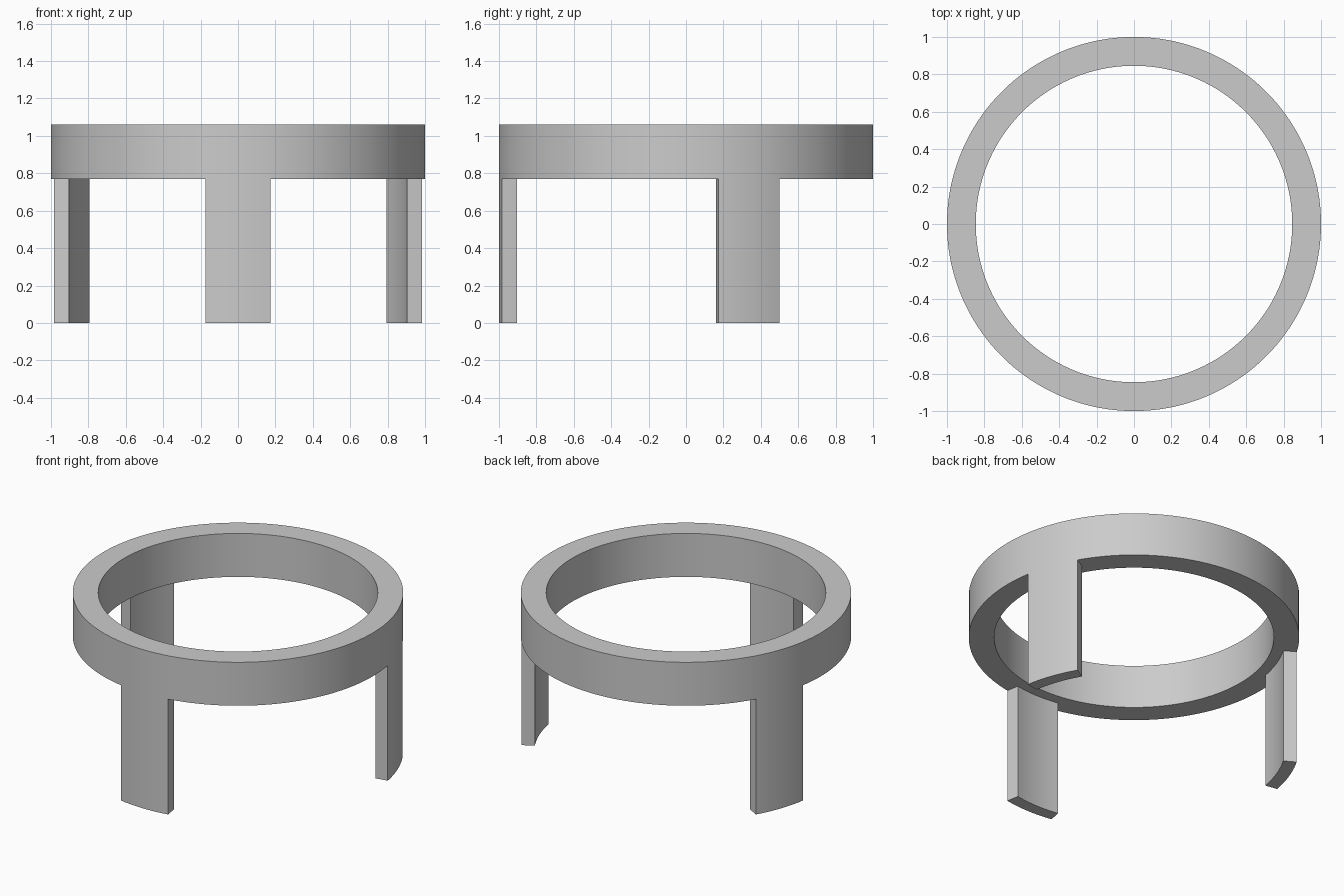
import bpy, bmesh
from math import radians, sin, cos

if "Cube" in bpy.data.objects:
    bpy.data.objects.remove(bpy.data.objects["Cube"])

GREY = (0.6, 0.6, 0.6, 1.0)
grey = bpy.data.materials.new("light grey")
grey.use_nodes = True
grey.diffuse_color = GREY
grey.node_tree.nodes["Principled BSDF"].inputs["Base Color"].default_value = GREY

OUTER = 1.0
RING_INNER, LEG_INNER = 0.846, 0.918
LEG_TOP, RING_TOP = 0.77, 1.06
STEP = 2  # degrees per facet


def arc_wall(name, inner, z0, z1, start, sweep):
    """Curved wall: a rectangular section swept around the z axis."""
    bm = bmesh.new()
    closed = sweep == 360
    count = sweep // STEP
    section = ((inner, z0), (OUTER, z0), (OUTER, z1), (inner, z1))
    loops = []
    for i in range(count if closed else count + 1):
        a = radians(start + i * STEP)
        loops.append([bm.verts.new((r * cos(a), r * sin(a), z)) for r, z in section])
    for i in range(count):
        p, q = loops[i], loops[(i + 1) % len(loops)]
        for k in range(4):
            n = (k + 1) % 4
            bm.faces.new((p[k], p[n], q[n], q[k]))
    if not closed:
        bm.faces.new(loops[0])
        bm.faces.new(loops[-1])
    bmesh.ops.recalc_face_normals(bm, faces=bm.faces)
    mesh = bpy.data.meshes.new(name)
    bm.to_mesh(mesh)
    bm.free()
    mesh.materials.append(grey)
    obj = bpy.data.objects.new(name, mesh)
    bpy.context.collection.objects.link(obj)
    bpy.ops.object.select_all(action="DESELECT")
    obj.select_set(True)
    bpy.context.view_layer.objects.active = obj
    bpy.ops.object.shade_smooth_by_angle(angle=radians(30))


# Top ring
arc_wall("ring", RING_INNER, LEG_TOP, RING_TOP, 0, 360)

# Three thinner curved legs, flush with the outside of the ring
for leg, centre in (("left_leg", 20), ("right_leg", 160), ("front_leg", 270)):
    arc_wall(leg, LEG_INNER, 0, LEG_TOP, centre - 10, 20)
